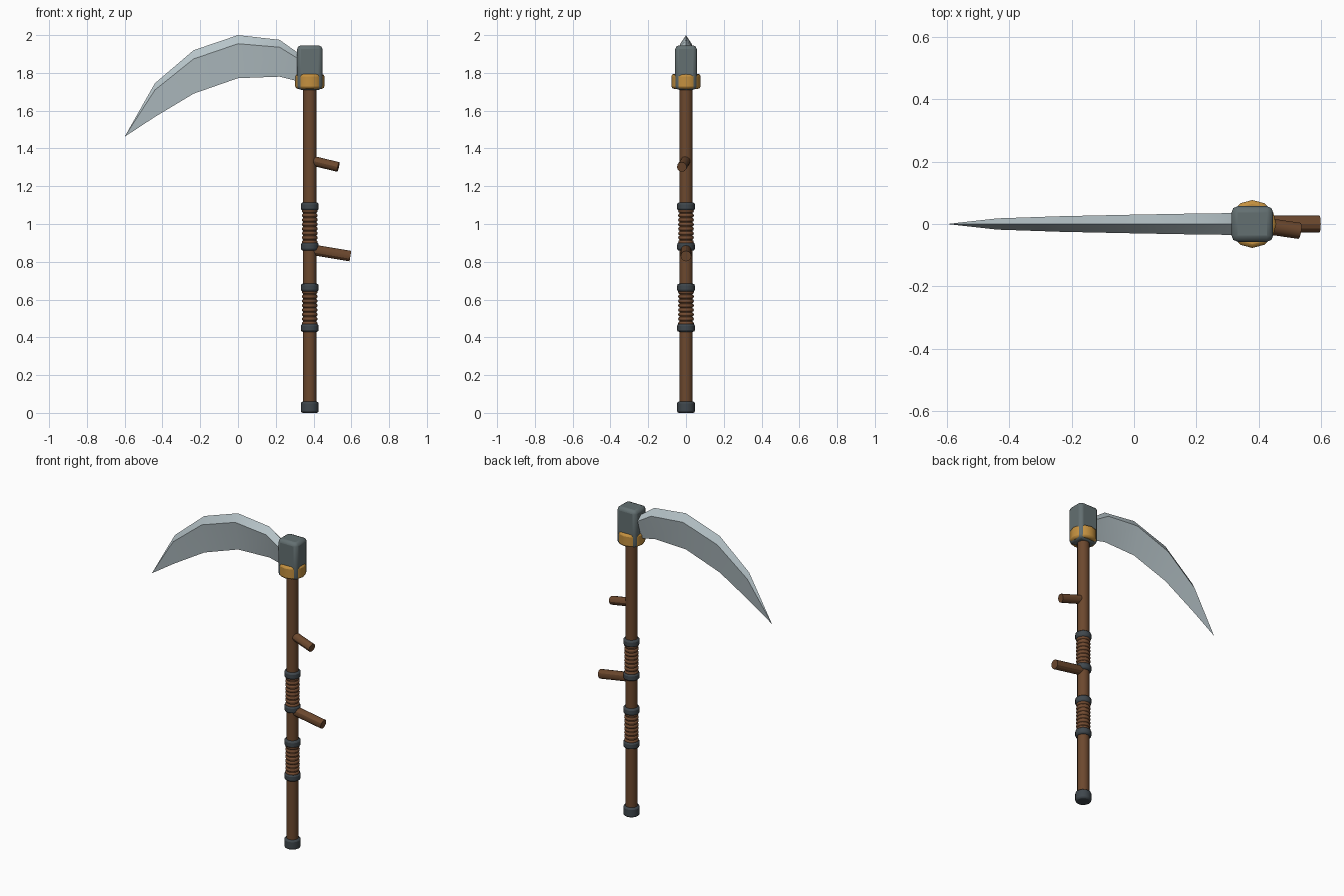
import bpy, bmesh, math
from mathutils import Vector

if "Cube" in bpy.data.objects:
    bpy.data.objects.remove(bpy.data.objects["Cube"])

SX = 0.38  # shaft axis x


def mat(name, rgb):
    m = bpy.data.materials.new(name)
    m.diffuse_color = (*rgb, 1)
    m.use_nodes = True
    m.node_tree.nodes["Principled BSDF"].inputs["Base Color"].default_value = m.diffuse_color
    return m


wood = mat("brown wood", (0.15, 0.065, 0.027))
wrap = mat("leather brown", (0.17, 0.07, 0.03))
iron = mat("dark iron", (0.05, 0.063, 0.073))
grey = mat("head grey", (0.125, 0.16, 0.165))
gold = mat("gold", (0.55, 0.28, 0.05))
steel = mat("blade steel", (0.47, 0.55, 0.58))


def finish(o, name, m, bevel=0, angle=30):
    o.name = name
    o.data.materials.append(m)
    bpy.ops.object.select_all(action='DESELECT')
    o.select_set(True)
    bpy.context.view_layer.objects.active = o
    if bevel:
        b = o.modifiers.new("bevel", 'BEVEL')
        b.width, b.segments, b.limit_method = bevel, 2, 'ANGLE'
        b.angle_limit = math.radians(50)
    bpy.ops.object.shade_smooth_by_angle(angle=math.radians(angle))
    return o


def rod(name, a, b, r, m, sides=16, bevel=0):
    a, b = Vector(a), Vector(b)
    d = b - a
    bpy.ops.mesh.primitive_cylinder_add(
        vertices=sides, radius=r, depth=d.length, location=(a + b) / 2,
        rotation=d.to_track_quat('Z', 'Y').to_euler())
    return finish(bpy.context.object, name, m, bevel)


def collar(name, z, r, h, m, sides=16, bevel=0.01):
    return rod(name, (SX, 0, z - h / 2), (SX, 0, z + h / 2), r, m, sides, bevel)


# Shaft and end cap
rod("shaft", (SX, 0, 0.005), (SX, 0, 1.75), 0.035, wood)
collar("end_cap", 0.03, 0.047, 0.06, iron)

# Two grips: iron bands with leather rings between them
for i, (z0, z1) in enumerate([(0.45, 0.663), (0.88, 1.093)]):
    collar(f"grip_band_low_{i}", z0, 0.047, 0.042, iron)
    collar(f"grip_band_high_{i}", z1, 0.047, 0.042, iron)
    for k in range(8):
        bpy.ops.mesh.primitive_torus_add(
            major_segments=16, minor_segments=8, major_radius=0.031,
            minor_radius=0.011, location=(SX, 0, z0 + (z1 - z0) * (k + 1) / 9))
        finish(bpy.context.object, f"grip_ring_{i}_{k}", wrap, angle=60)

# Side pegs
rod("upper_peg", (SX, 0, 1.338), (0.531, -0.022, 1.302), 0.026, wood, 12)
rod("lower_peg", (SX, 0, 0.866), (0.595, 0, 0.83), 0.028, wood, 12)

# Head block and gold collar pushing through its faces
bpy.ops.mesh.primitive_cube_add(size=1, location=(SX, 0, 1.828))
head = bpy.context.object
head.scale = (0.134, 0.114, 0.235)
bpy.ops.object.transform_apply(location=False, rotation=False, scale=True)
finish(head, "head_block", grey, 0.02)
collar("gold_collar", 1.755, 0.077, 0.078, gold, 12, 0.012)

# Blade: diamond sections (spine, ridge, cutting edge) ending in a point
sections = [  # x, spine z, edge z, half thickness
    (0.34, 1.89, 1.75, 0.035),
    (0.22, 1.975, 1.78, 0.034),
    (0.0, 2.0, 1.772, 0.03),
    (-0.235, 1.92, 1.69, 0.025),
    (-0.44, 1.745, 1.567, 0.018)]
bm = bmesh.new()
rings = []
for x, top, low, t in sections:
    ridge = top - 0.2 * (top - low)
    rings.append([bm.verts.new(p) for p in
                  ((x, 0, top), (x, -t, ridge), (x, 0, low), (x, t, ridge))])
tip = bm.verts.new((-0.6, 0, 1.462))
bm.faces.new(rings[0])
for a, b in zip(rings, rings[1:]):
    for k in range(4):
        n = (k + 1) % 4
        bm.faces.new((a[k], a[n], b[n], b[k]))
for k in range(4):
    bm.faces.new((rings[-1][k], rings[-1][(k + 1) % 4], tip))
bmesh.ops.recalc_face_normals(bm, faces=bm.faces)
me = bpy.data.meshes.new("blade")
bm.to_mesh(me)
bm.free()
blade = bpy.data.objects.new("blade", me)
bpy.context.collection.objects.link(blade)
finish(blade, "blade", steel)
